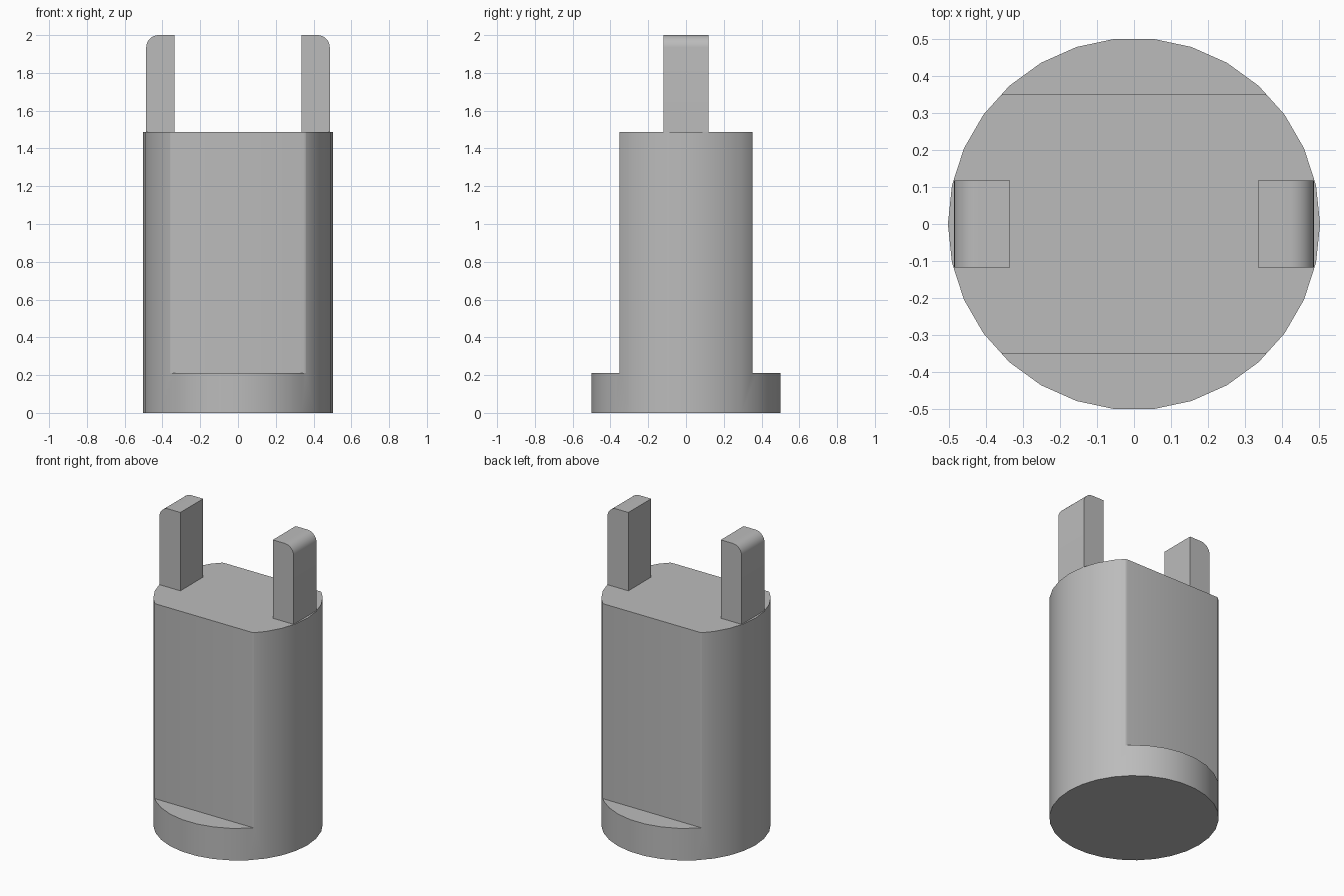
import bpy, bmesh, math
from mathutils import Vector

if "Cube" in bpy.data.objects:
    bpy.data.objects.remove(bpy.data.objects["Cube"], do_unlink=True)

RADIUS, FLAT_Y = 0.503, 0.352
LEDGE_Z, BODY_Z, TOP_Z = 0.21, 1.487, 2.0

grey = bpy.data.materials.new("plain_grey")
grey.use_nodes = True
grey.diffuse_color = (0.5, 0.5, 0.5, 1)
grey.node_tree.nodes["Principled BSDF"].inputs["Base Color"].default_value = (0.5, 0.5, 0.5, 1)


def prism(name, outline, direction):
    """Extrude a closed outline of 3D points along a direction."""
    bm = bmesh.new()
    base = bm.faces.new([bm.verts.new(p) for p in outline])
    moved = bmesh.ops.extrude_face_region(bm, geom=[base])["geom"]
    bmesh.ops.translate(bm, vec=Vector(direction),
                        verts=[v for v in moved if isinstance(v, bmesh.types.BMVert)])
    bmesh.ops.recalc_face_normals(bm, faces=bm.faces)
    mesh = bpy.data.meshes.new(name)
    bm.to_mesh(mesh)
    bm.free()
    mesh.materials.append(grey)
    obj = bpy.data.objects.new(name, mesh)
    bpy.context.collection.objects.link(obj)
    return obj


def smooth(obj):
    bpy.ops.object.select_all(action="DESELECT")
    obj.select_set(True)
    bpy.context.view_layer.objects.active = obj
    bpy.ops.object.shade_smooth_by_angle(angle=math.radians(35))


# Round body
SIDES = 30
circle = [(RADIUS * math.cos(math.tau * i / SIDES), RADIUS * math.sin(math.tau * i / SIDES), 0)
          for i in range(SIDES)]
body = prism("body", circle, (0, 0, BODY_Z))

# Front and back flats with softened corners, cut down to the ledge
half = [(0.345, FLAT_Y), (0.358, 0.349), (0.37, 0.341), (0.4, 0.312), (0.6, 0.312), (0.6, 0.6)]
profile = half + [(-x, y) for x, y in reversed(half)]
for name, side in (("back_flat_cutter", 1), ("front_flat_cutter", -1)):
    cutter = prism(name, [(x, side * y, LEDGE_Z) for x, y in profile], (0, 0, 2))
    cutter.hide_render = True
    cut = body.modifiers.new("flat", "BOOLEAN")
    cut.operation, cut.solver, cut.object = "DIFFERENCE", "EXACT", cutter
    bpy.context.view_layer.objects.active = body
    bpy.ops.object.modifier_apply(modifier=cut.name)
    bpy.data.objects.remove(cutter, do_unlink=True)
smooth(body)

# Upright prongs, rounded on the outer top edge
INNER, OUTER, DEPTH, ROUND = 0.335, 0.486, 0.118, 0.065
arc = [(OUTER - ROUND + ROUND * math.cos(a), TOP_Z - ROUND + ROUND * math.sin(a))
       for a in (math.pi / 2 * i / 8 for i in range(9))]
section = [(INNER, BODY_Z), (OUTER, BODY_Z)] + arc + [(INNER, TOP_Z)]
for name, side in (("left_prong", 1), ("right_prong", -1)):
    smooth(prism(name, [(side * x, -DEPTH, z) for x, z in section], (0, 2 * DEPTH, 0)))
